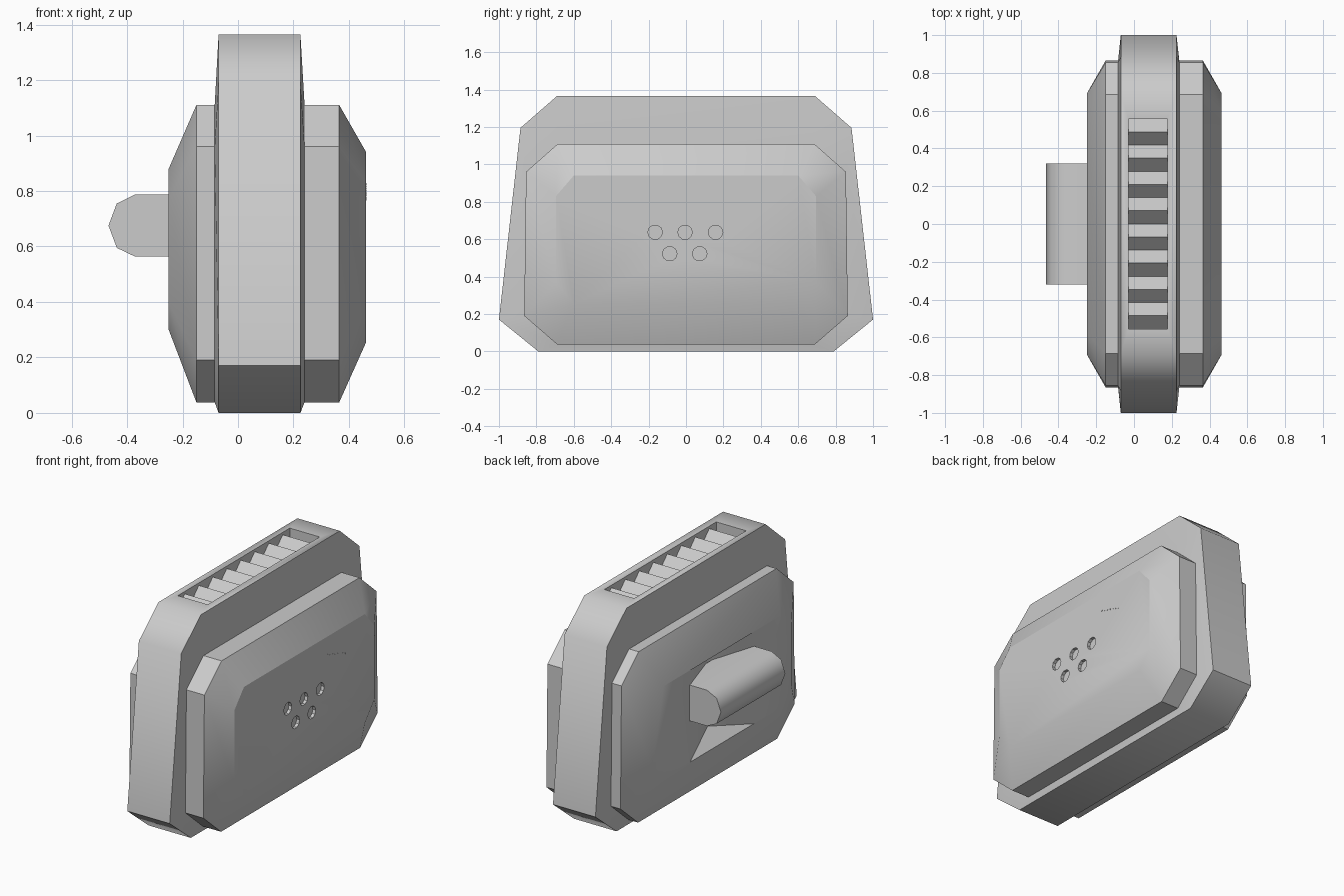
import bpy, bmesh, math
from mathutils import Matrix, Vector

if "Cube" in bpy.data.objects:
    bpy.data.objects.remove(bpy.data.objects["Cube"])

GREY = (0.6, 0.6, 0.6, 1)
mat = bpy.data.materials.new("plain grey")
mat.use_nodes = True
mat.diffuse_color = GREY
mat.node_tree.nodes["Principled BSDF"].inputs["Base Color"].default_value = GREY


def finish(bm, name, angle=None):
    bmesh.ops.recalc_face_normals(bm, faces=bm.faces)
    mesh = bpy.data.meshes.new(name)
    bm.to_mesh(mesh)
    bm.free()
    ob = bpy.data.objects.new(name, mesh)
    bpy.context.collection.objects.link(ob)
    mesh.materials.append(mat)
    if angle:
        smooth(ob, angle)
    return ob


def smooth(ob, angle):
    bpy.ops.object.select_all(action="DESELECT")
    ob.select_set(True)
    bpy.context.view_layer.objects.active = ob
    bpy.ops.object.shade_smooth_by_angle(angle=math.radians(angle))


def mirrored(half):
    """Close a half outline of (y, z) points, listed from bottom to top."""
    return half + [(-y, z) for y, z in reversed(half)]


def loft(sections):
    """Skin a list of (x, outline) sections and cap both ends."""
    bm = bmesh.new()
    rings = [[bm.verts.new((x, y, z)) for y, z in line] for x, line in sections]
    n = len(rings[0])
    for a, b in zip(rings, rings[1:]):
        for i in range(n):
            j = (i + 1) % n
            bm.faces.new((a[i], a[j], b[j], b[i]))
    bm.faces.new(rings[0])
    bm.faces.new(rings[-1])
    return bm


def cut(ob, cutter):
    cutter.hide_render = True
    mod = ob.modifiers.new("cut", "BOOLEAN")
    mod.operation = "DIFFERENCE"
    mod.solver = "EXACT"
    mod.object = cutter
    bpy.context.view_layer.objects.active = ob
    bpy.ops.object.modifier_apply(modifier=mod.name)
    bpy.data.objects.remove(cutter)


band = mirrored([(0.79, 0), (1, 0.17), (0.885, 1.195), (0.69, 1.365)])
shell = mirrored([(0.69, 0.038), (0.865, 0.19), (0.855, 0.96), (0.685, 1.11)])
right_face = mirrored([(0.6, 0.255), (0.695, 0.37), (0.695, 0.83), (0.6, 0.94)])
left_face = mirrored([(0.58, 0.3), (0.69, 0.4), (0.69, 0.77), (0.58, 0.88)])

# Central band, its sides swelling slightly towards the shells
body = finish(loft([(-0.084, shell), (-0.07, band), (0.225, band), (0.24, shell)]), "central_band")

# Zigzag vent cut into the top
teeth, pitch, y0 = 8, 0.139, -0.555
zigzag = [(y0 + i * pitch / 2, 1.35 if i % 2 else 1.28) for i in range(2 * teeth + 1)]
vent = zigzag + [(zigzag[-1][0], 1.5), (y0, 1.5)]
cut(body, finish(loft([(-0.03, vent), (0.178, vent)]), "vent_cutter"))
smooth(body, 50)

# Shell on the left side, with shallow round sockets in the flat face
plain = finish(loft([(0.2, shell), (0.365, shell), (0.462, right_face)]), "socket_shell")
for y, z in [(-0.165, 0.637), (-0.005, 0.637), (0.158, 0.637), (-0.087, 0.522), (0.073, 0.522)]:
    bm = bmesh.new()
    spot = Matrix.Translation((0.462, y, z)) @ Matrix.Rotation(math.pi / 2, 4, "Y")
    bmesh.ops.create_cone(bm, cap_ends=True, segments=10, radius1=0.039,
                          radius2=0.039, depth=0.04, matrix=spot)
    cut(plain, finish(bm, "socket_cutter"))
smooth(plain, 25)

# Row of tiny studs
bm = bmesh.new()
for i in range(8):
    spot = Matrix.Translation((0.462, 0.23 + i * 0.025, 0.825 - i * 0.008))
    bmesh.ops.create_cone(bm, cap_ends=True, segments=6, radius1=0.004, radius2=0.004,
                          depth=0.004, matrix=spot @ Matrix.Rotation(math.pi / 2, 4, "Y"))
finish(bm, "stud_row")

# Shell on the right side, with a tapering recess behind the handle
grip = finish(loft([(-0.25, left_face), (-0.15, shell), (-0.05, shell)]), "handle_shell")
bm = bmesh.new()
mouth = [bm.verts.new((-0.251, y, z)) for y, z in
         [(-0.32, 0.301), (0.32, 0.301), (0.32, 0.879), (-0.32, 0.879)]]
low = bm.verts.new((-0.15, 0, 0.38))
high = bm.verts.new((-0.15, 0, 0.8))
bm.faces.new(mouth)
a, b, c, d = mouth
for face in [(a, b, low), (b, c, high, low), (c, d, high), (d, a, low, high)]:
    bm.faces.new(face)
cut(grip, finish(bm, "recess_cutter"))
smooth(grip, 35)

# Handle bar, a faceted rounded profile swept along y
bm = bmesh.new()
profile = [(-0.16, 0.563), (-0.37, 0.563), (-0.437, 0.595), (-0.467, 0.675),
           (-0.437, 0.755), (-0.37, 0.788), (-0.16, 0.788)]
face = bm.faces.new([bm.verts.new((x, -0.32, z)) for x, z in profile])
side = bmesh.ops.extrude_face_region(bm, geom=[face])
bmesh.ops.translate(bm, vec=Vector((0, 0.64, 0)),
                    verts=[v for v in side["geom"] if isinstance(v, bmesh.types.BMVert)])
finish(bm, "handle", 50)
